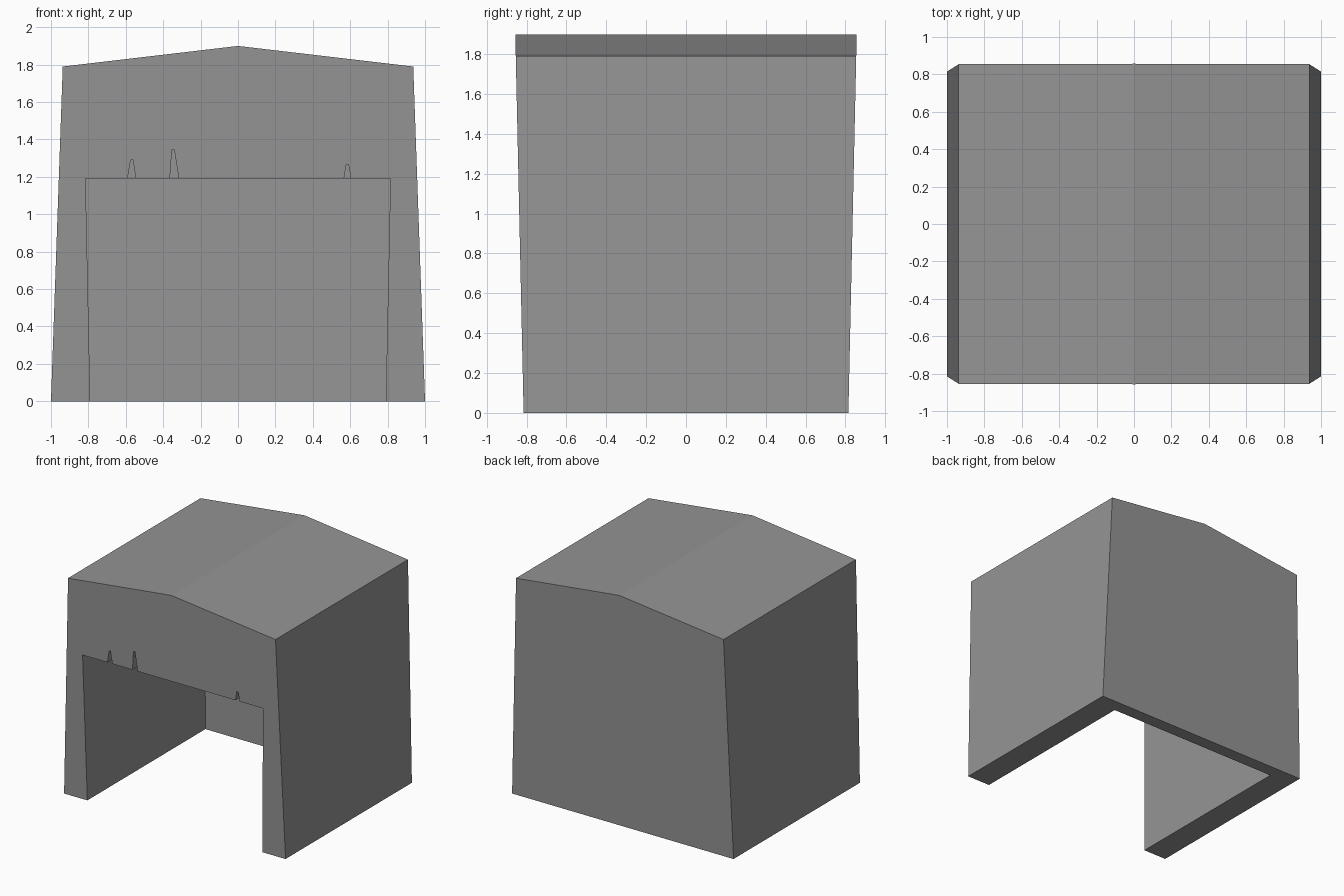
import bpy
import bmesh

if "Cube" in bpy.data.objects:
    bpy.data.objects.remove(bpy.data.objects["Cube"], do_unlink=True)

grey = bpy.data.materials.new("plain grey")
grey.use_nodes = True
colour = (0.3, 0.3, 0.3, 1)
grey.diffuse_color = colour
grey.node_tree.nodes["Principled BSDF"].inputs["Base Color"].default_value = colour


def loft(name, outline, front, back):
    """Solid between two copies of an (x, z) outline; front and back give y at height z."""
    bm = bmesh.new()
    near = [bm.verts.new((x, front(z), z)) for x, z in outline]
    far = [bm.verts.new((x, back(z), z)) for x, z in outline]
    bm.faces.new(near)
    bm.faces.new(far[::-1])
    for i in range(len(outline)):
        j = (i + 1) % len(outline)
        bm.faces.new((near[i], near[j], far[j], far[i]))
    bmesh.ops.recalc_face_normals(bm, faces=bm.faces)
    mesh = bpy.data.meshes.new(name)
    bm.to_mesh(mesh)
    bm.free()
    mesh.materials.append(grey)
    obj = bpy.data.objects.new(name, mesh)
    bpy.context.collection.objects.link(obj)
    return obj


def half_depth(z):
    return 0.815 + 0.022 * z


def carve(target, cutter):
    cutter.hide_render = True
    mod = target.modifiers.new("carve", "BOOLEAN")
    mod.operation = "DIFFERENCE"
    mod.solver = "EXACT"
    mod.object = cutter
    bpy.context.view_layer.objects.active = target
    bpy.ops.object.modifier_apply(modifier=mod.name)
    bpy.data.objects.remove(cutter, do_unlink=True)


# Tapered shelter with a low gable roof
shelter = loft("shelter", [(-1, 0), (1, 0), (0.937, 1.79), (0, 1.9), (-0.937, 1.79)],
               lambda z: -half_depth(z), half_depth)

# Room open at the front and underneath
room = loft("room_cutter", [(-0.788, -0.1), (0.788, -0.1), (0.815, 1.19), (-0.815, 1.19)],
            lambda z: -1, lambda z: half_depth(z) - 0.107)
carve(shelter, room)

# Narrow splits above the doorway: left, right, tip x, tip height
for left, right, tip, top in [(-0.592, -0.545, -0.568, 1.29),
                              (-0.365, -0.315, -0.347, 1.345),
                              (0.565, 0.605, 0.585, 1.265)]:
    split = loft("split_cutter", [(left, 1.18), (right, 1.18), (tip + 0.006, top), (tip - 0.006, top)],
                 lambda z: -1, lambda z: -0.72)
    carve(shelter, split)
